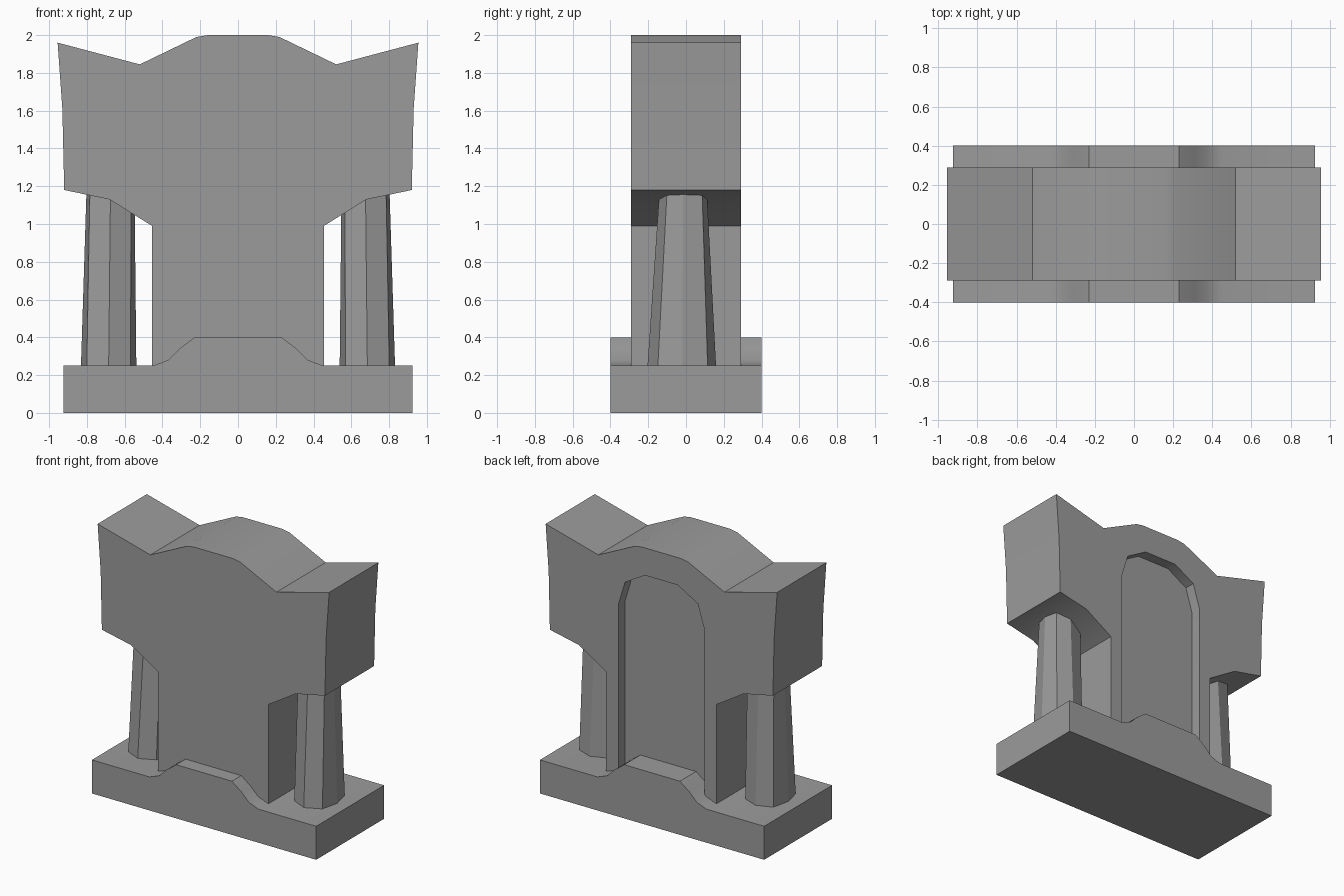
import bpy
import bmesh
import math

if "Cube" in bpy.data.objects:
    bpy.data.objects.remove(bpy.data.objects["Cube"])

stone = bpy.data.materials.new("dark_stone")
stone.diffuse_color = (0.33, 0.33, 0.33, 1)
stone.use_nodes = True
stone.node_tree.nodes["Principled BSDF"].inputs["Base Color"].default_value = stone.diffuse_color


def loft(name, ring_a, ring_b):
    """Closed prism between two matching rings of points."""
    n = len(ring_a)
    faces = [(i, (i + 1) % n, n + (i + 1) % n, n + i) for i in range(n)]
    faces += [tuple(reversed(range(n))), tuple(range(n, 2 * n))]
    mesh = bpy.data.meshes.new(name)
    mesh.from_pydata(ring_a + ring_b, [], faces)
    bm = bmesh.new()
    bm.from_mesh(mesh)
    bmesh.ops.recalc_face_normals(bm, faces=bm.faces)
    bm.to_mesh(mesh)
    bm.free()
    mesh.materials.append(stone)
    ob = bpy.data.objects.new(name, mesh)
    bpy.context.collection.objects.link(ob)
    return ob


def mirrored(half):
    """Complete a right-hand half outline with its left-hand mirror."""
    return half + [(-x, v) for x, v in reversed(half) if x > 0]


def extrude_y(name, half, y0, y1):
    """Extrude a mirrored (x, z) profile along y."""
    outline = mirrored(half)
    return loft(name, [(x, y0, z) for x, z in outline],
                [(x, y1, z) for x, z in outline])


def select_only(ob):
    bpy.ops.object.select_all(action='DESELECT')
    ob.select_set(True)
    bpy.context.view_layer.objects.active = ob


# Base slab with a raised hump in the middle
base = extrude_y("base", [(0.925, 0), (0.925, 0.25), (0.45, 0.25), (0.37, 0.28),
                          (0.31, 0.34), (0.23, 0.40)], -0.40, 0.40)

# Upright body with flared shoulders and crowned top
body = extrude_y("body", [(0.455, 0.2), (0.455, 0.99), (0.68, 1.13), (0.92, 1.18),
                          (0.93, 1.61), (0.955, 1.96), (0.52, 1.845),
                          (0.22, 1.99), (0.16, 2.0)], -0.29, 0.29)

# Shallow arched recess in the back of the body
cutter = extrude_y("arch_cutter", [(0.355, 0.1), (0.355, 1.52), (0.30, 1.70),
                                   (0.135, 1.795)], 0.21, 0.40)
cutter.hide_render = True
cut = body.modifiers.new("arch", 'BOOLEAN')
cut.operation = 'DIFFERENCE'
cut.solver = 'EXACT'
cut.object = cutter
select_only(body)
bpy.ops.object.modifier_apply(modifier=cut.name)
bpy.data.objects.remove(cutter, do_unlink=True)

for ob in (base, body):
    select_only(ob)
    bpy.ops.object.shade_smooth_by_angle(angle=math.radians(30))

# Tapered eight-sided columns under the shoulders
foot = mirrored([(0, -0.205), (0.116, -0.15), (0.147, -0.02), (0.116, 0.115), (0, 0.16)])
head = mirrored([(0, -0.14), (0.109, -0.10), (0.127, -0.015), (0.109, 0.085), (0, 0.11)])
for side, name in ((1, "right_column"), (-1, "left_column")):
    loft(name, [(side * 0.685 + x, y, 0.23) for x, y in foot],
         [(side * 0.675 + x, y, 1.18) for x, y in head])
